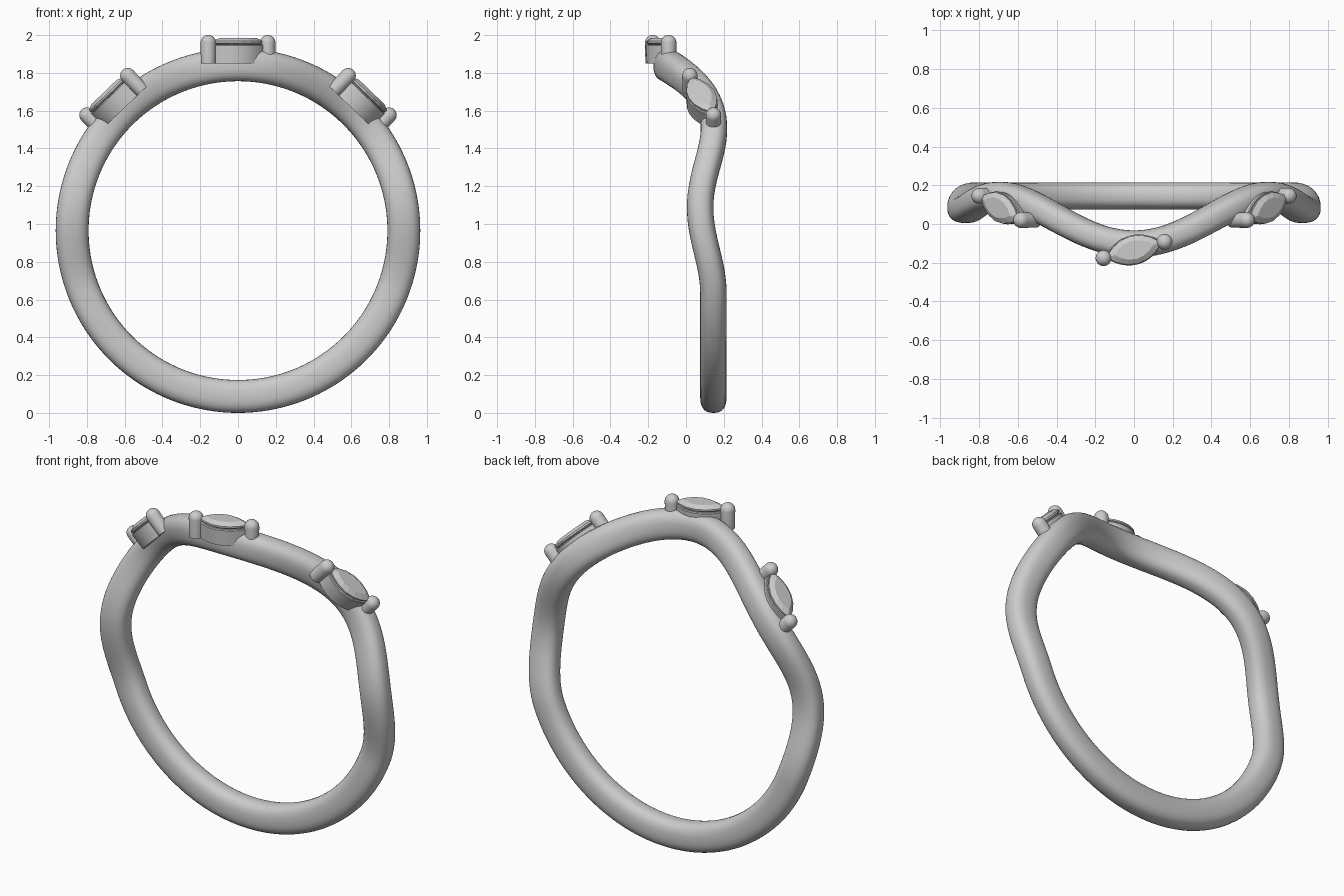
import bpy, bmesh
from math import sin, cos, pi, radians, copysign
from mathutils import Matrix, Vector

if "Cube" in bpy.data.objects:
    bpy.data.objects.remove(bpy.data.objects["Cube"])

CZ, R = 0.965, 0.878          # ring centre height and path radius


def make(name, bm, angle=None):
    bmesh.ops.recalc_face_normals(bm, faces=bm.faces)
    me = bpy.data.meshes.new(name)
    bm.to_mesh(me)
    bm.free()
    ob = bpy.data.objects.new(name, me)
    bpy.context.collection.objects.link(ob)
    if angle:
        bpy.ops.object.select_all(action='DESELECT')
        ob.select_set(True)
        bpy.context.view_layer.objects.active = ob
        bpy.ops.object.shade_smooth_by_angle(angle=radians(angle))
    return ob


def bridge(bm, a, b):
    for i in range(len(a)):
        j = (i + 1) % len(a)
        bm.faces.new((a[i], a[j], b[j], b[i]))


# Wavy band: sideways offset depends on the angle from the top
KEYS = [(0, -0.103), (52, 0.148), (82, 0.075), (112, 0.145), (180, 0.145)]


def wave(phi):
    d = abs((phi + 180) % 360 - 180)
    for (a, u), (b, v) in zip(KEYS, KEYS[1:]):
        if d <= b:
            return u + (v - u) * (1 - cos(pi * (d - a) / (b - a))) / 2


def path(phi):
    p = radians(phi)
    return Vector((R * sin(p), wave(phi), CZ + R * cos(p)))


def spow(v, e):
    return copysign(abs(v) ** e, v)


bm = bmesh.new()
N, M = 180, 32
loops = []
for i in range(N):
    phi = 360 * i / N
    c = path(phi)
    radial = Vector((sin(radians(phi)), 0, cos(radians(phi))))
    tangent = (path(phi + 0.5) - path(phi - 0.5)).normalized()
    side = tangent.cross(radial).normalized()
    loop = []
    for k in range(M):
        t = 2 * pi * k / M
        loop.append(bm.verts.new(c + radial * 0.087 * spow(cos(t), 0.8)
                                 + side * 0.07 * spow(sin(t), 0.8)))
    loops.append(loop)
for i in range(N):
    bridge(bm, loops[i], loops[(i + 1) % N])
make("band", bm, 60)


def marquise(bm, a, b, h, n=20):
    # pointed oval made of two arcs
    pts = []
    for s in (1, -1):
        for i in range(n):
            u = cos(pi * i / n) * s
            pts.append(bm.verts.new((a * u, s * b * (1 - u * u) ** 0.85, h)))
    return pts


def setting(label, phi, y, twist):
    mat = (Matrix.Translation((0, y, CZ)) @ Matrix.Rotation(radians(phi), 4, 'Y')
           @ Matrix.Rotation(radians(twist), 4, 'Z'))

    # Bezel cup
    bm = bmesh.new()
    rings = [marquise(bm, a, b, h) for a, b, h in (
        (0.145, 0.070, 0.885), (0.150, 0.077, 0.980), (0.146, 0.073, 0.985),
        (0.132, 0.062, 0.985), (0.125, 0.056, 0.960))]
    for p, q in zip(rings, rings[1:]):
        bridge(bm, p, q)
    bm.faces.new(rings[0])
    bm.faces.new(rings[-1])
    make(label + "_bezel", bm, 35).matrix_world = mat

    # Cut stone: pavilion, girdle, crown and table
    bm = bmesh.new()
    rings = [marquise(bm, a, b, h, 8) for a, b, h in (
        (0.06, 0.02, 0.955), (0.143, 0.074, 0.993),
        (0.143, 0.074, 1.003), (0.100, 0.048, 1.020))]
    for p, q in zip(rings, rings[1:]):
        bridge(bm, p, q)
    bm.faces.new(rings[0])
    bm.faces.new(rings[-1])
    make(label + "_stone", bm).matrix_world = mat

    # Round-tipped prongs at both points
    r, top, n = 0.041, 0.995, 24
    prof = [(r * 0.95, 0.885)] + [(r * cos(pi / 2 * k / 8), top + r * sin(pi / 2 * k / 8))
                                  for k in range(8)]
    for s, side in ((-1, "left"), (1, "right")):
        bm = bmesh.new()
        rings = [[bm.verts.new((s * 0.163 + q * cos(2 * pi * i / n),
                                q * sin(2 * pi * i / n), h)) for i in range(n)]
                 for q, h in prof]
        for p, q in zip(rings, rings[1:]):
            bridge(bm, p, q)
        bm.faces.new(rings[0])
        tip = bm.verts.new((s * 0.163, 0, top + r))
        for i in range(n):
            bm.faces.new((rings[-1][i], rings[-1][(i + 1) % n], tip))
        make(label + "_prong_" + side, bm, 40).matrix_world = mat


setting("centre", 0, -0.134, 15)
for s, name in ((1, "right"), (-1, "left")):
    setting(name, 44 * s, 0.083, 22.6 * s)
